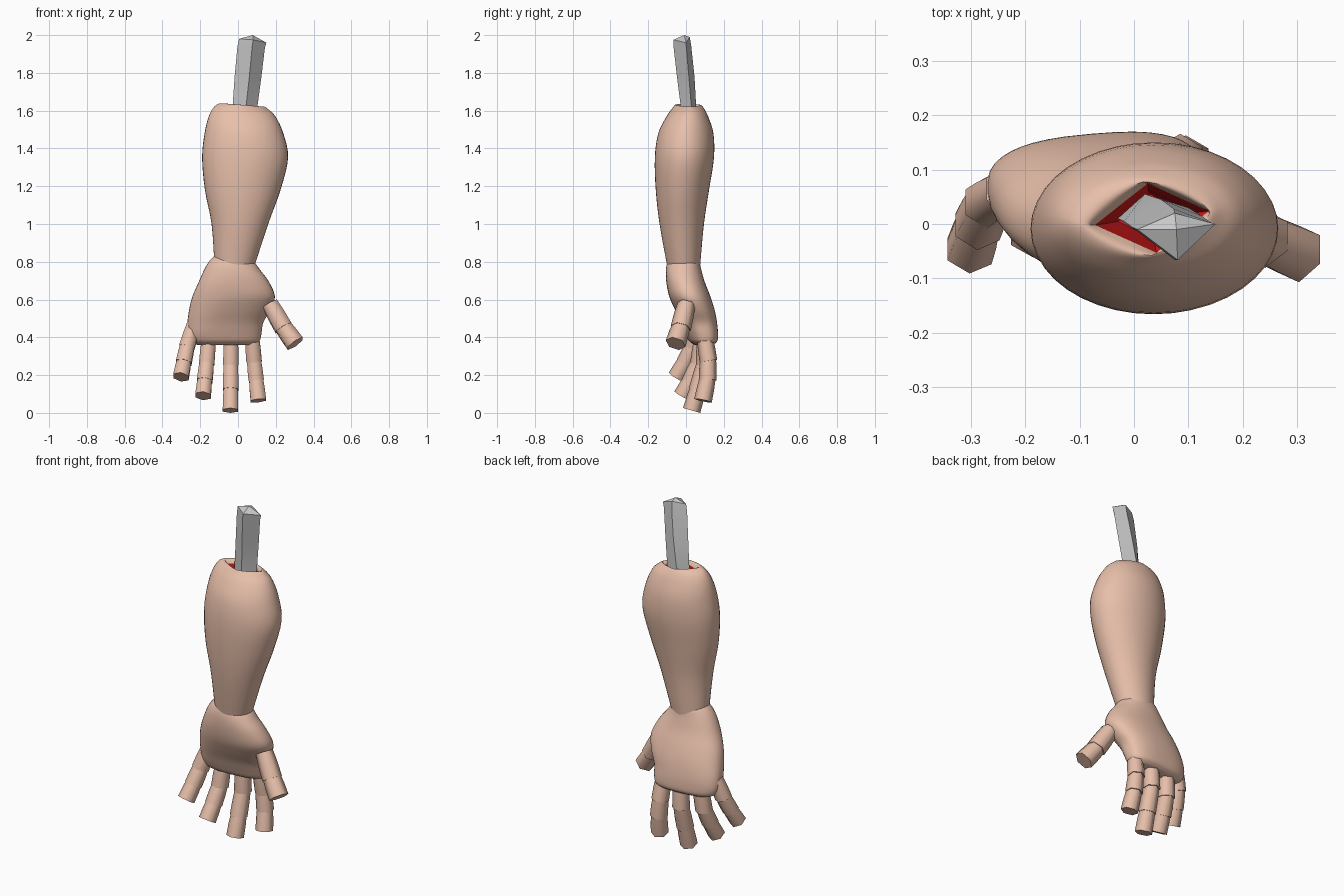
import bpy, bmesh, math
from mathutils import Vector

if "Cube" in bpy.data.objects:
    bpy.data.objects.remove(bpy.data.objects["Cube"])


def material(name, rgb):
    m = bpy.data.materials.new(name)
    m.diffuse_color = (*rgb, 1)
    m.use_nodes = True
    m.node_tree.nodes["Principled BSDF"].inputs["Base Color"].default_value = m.diffuse_color
    return m


skin = material("skin", (0.80, 0.52, 0.40))
red = material("flesh", (0.75, 0.01, 0.01))


def make(name, bm, mat=None, angle=40):
    me = bpy.data.meshes.new(name)
    bm.to_mesh(me)
    bm.free()
    ob = bpy.data.objects.new(name, me)
    bpy.context.collection.objects.link(ob)
    if mat:
        me.materials.append(mat)
    bpy.ops.object.select_all(action='DESELECT')
    ob.select_set(True)
    bpy.context.view_layer.objects.active = ob
    bpy.ops.object.shade_smooth_by_angle(angle=math.radians(angle))
    return ob


def skin_rings(rings, cap_start=True, cap_end=True):
    bm = bmesh.new()
    loops = [[bm.verts.new(p) for p in r] for r in rings]
    n = len(loops[0])
    for a, b in zip(loops, loops[1:]):
        for i in range(n):
            j = (i + 1) % n
            bm.faces.new((a[i], a[j], b[j], b[i]))
    if cap_start:
        bm.faces.new(loops[0][::-1])
    if cap_end:
        bm.faces.new(loops[-1])
    return bm


def section(s, n=40):
    # s = z, x min, x max, y min, y max, roundness, rotation in degrees, slope in x
    z, x0, x1, y0, y1, e, rot, slope = s
    cx, cy, rx, ry = (x0 + x1) / 2, (y0 + y1) / 2, (x1 - x0) / 2, (y1 - y0) / 2
    ca, sa = math.cos(math.radians(rot)), math.sin(math.radians(rot))
    pts = []
    for i in range(n):
        a = math.tau * i / n
        c, d = math.cos(a), math.sin(a)
        u = rx * math.copysign(abs(c) ** (2 / e), c)
        v = ry * math.copysign(abs(d) ** (2 / e), d)
        pts.append((cx + u * ca - v * sa, cy + u * sa + v * ca, z + slope * u))
    return pts


def spline(rows, steps=4):
    out = []
    for i in range(len(rows) - 1):
        p = [rows[max(0, min(len(rows) - 1, i + k))] for k in (-1, 0, 1, 2)]
        for s in range(steps):
            t = s / steps
            out.append([0.5 * (2 * b + (c - a) * t + (2 * a - 5 * b + 4 * c - d) * t * t
                               + (3 * b - a - 3 * c + d) * t ** 3) for a, b, c, d in zip(*p)])
    return out + [rows[-1]]


# forearm, open at the top in a diamond shaped cut
forearm = [
    (0.78, -0.125, 0.085, -0.10, 0.075, 2, 0, -0.08),
    (1.00, -0.14, 0.16, -0.14, 0.095, 2, 0, 0),
    (1.18, -0.175, 0.225, -0.16, 0.122, 2, 0, 0),
    (1.35, -0.19, 0.265, -0.165, 0.148, 2, 0, 0),
    (1.48, -0.177, 0.24, -0.147, 0.145, 2, 0, 0),
    (1.57, -0.155, 0.198, -0.103, 0.117, 2, 2, 0),
    (1.615, -0.125, 0.16, -0.07, 0.093, 1.8, 4, -0.05),
    (1.63, -0.09, 0.14, -0.058, 0.078, 1.35, 6, -0.08),
    (1.61, -0.072, 0.138, -0.053, 0.075, 1, 7, -0.08),
]
make("forearm", skin_rings([section(s) for s in spline(forearm)], cap_end=False), skin, 50)

# red lining of the cut, facing inward
lining = [
    (1.611, -0.072, 0.138, -0.053, 0.075, 1, 7, -0.08),
    (1.54, -0.055, 0.12, -0.04, 0.062, 1, 7, 0),
    (1.46, -0.03, 0.10, -0.03, 0.055, 1, 7, 0),
]
make("cut_lining", skin_rings([section(s) for s in lining], cap_start=False), red)

# exposed bone: leaning four sided shaft with a broken, peaked top
bone_rings = [
    [(0.10, 0.03, 1.45), (0.02, 0.055, 1.45), (-0.03, 0.01, 1.45), (0.04, -0.025, 1.45)],
    [(0.10, 0.03, 1.60), (0.02, 0.055, 1.60), (-0.03, 0.01, 1.60), (0.04, -0.025, 1.60)],
    [(0.124, 0.015, 1.78), (0.05, 0.045, 1.78), (-0.018, 0.005, 1.78), (0.06, -0.048, 1.78)],
    [(0.142, 0.002, 1.93), (0.073, 0.028, 1.94), (-0.003, -0.006, 1.94), (0.075, -0.066, 1.94)],
    [(0.150, 0.0, 1.96), (0.075, 0.02, 1.99), (0.006, -0.01, 1.98), (0.08, -0.066, 1.975)],
]
bm = skin_rings(bone_rings, cap_end=False)
bm.verts.ensure_lookup_table()
rim = bm.verts[-4:]
apex = bm.verts.new((0.078, -0.01, 2.0))
for i in range(4):
    bm.faces.new((rim[i], rim[(i + 1) % 4], apex))
make("bone", bm, None, 30)

# palm
palm = [
    (0.83, -0.09, 0.05, -0.06, 0.04, 2, 0, -0.15),
    (0.815, -0.125, 0.085, -0.09, 0.068, 2, 0, -0.15),
    (0.77, -0.165, 0.118, -0.105, 0.078, 2.1, 0, -0.1),
    (0.70, -0.205, 0.16, -0.105, 0.097, 2.2, 0, 0),
    (0.62, -0.24, 0.195, -0.09, 0.128, 2.2, 0, 0),
    (0.55, -0.258, 0.175, -0.06, 0.15, 2.3, 2, 0),
    (0.48, -0.268, 0.135, -0.025, 0.162, 2.5, 4, 0),
    (0.42, -0.268, 0.125, 0.0, 0.166, 2.6, 5, 0),
    (0.38, -0.25, 0.115, 0.02, 0.162, 2.6, 5, 0),
    (0.36, -0.215, 0.09, 0.05, 0.14, 2.5, 5, 0),
]
make("palm", skin_rings([section(s) for s in reversed(spline(palm))]), skin, 60)


# fingers: six sided flaring segments that overlap at the joints
def finger(name, joints, r=0.046):
    joints = [Vector(j) for j in joints]
    for k, (a, b) in enumerate(zip(joints, joints[1:])):
        w = (b - a).normalized()
        side = Vector((1, 0, 0))
        side = (side - w * side.dot(w)).normalized()
        back = side.cross(w).normalized()
        last = k == len(joints) - 2
        start, end = a - w * 0.012, b + w * (0 if last else 0.012)
        rings = []
        for c, rad in ((start, r * 0.9), (start.lerp(end, 0.5), r * 1.0), (end, r * 1.03)):
            rings.append([c + rad * (side * math.cos(t) + back * math.sin(t))
                          for t in (math.pi / 6 + i * math.pi / 3 for i in range(6))])
        bm = skin_rings(rings)
        bmesh.ops.recalc_face_normals(bm, faces=bm.faces)
        make(f"{name}_segment_{k + 1}", bm, skin, 65)


finger("little_finger", [(-0.24, 0.06, 0.45), (-0.267, 0.04, 0.36),
                         (-0.285, 0.0, 0.275), (-0.302, -0.05, 0.19)])
finger("ring_finger", [(-0.155, 0.085, 0.39), (-0.165, 0.07, 0.27),
                       (-0.175, 0.03, 0.18), (-0.185, -0.02, 0.09)])
finger("middle_finger", [(-0.037, 0.10, 0.39), (-0.038, 0.10, 0.265),
                         (-0.039, 0.065, 0.135), (-0.04, 0.03, 0.013)])
finger("index_finger", [(0.075, 0.10, 0.40), (0.084, 0.117, 0.285),
                        (0.095, 0.115, 0.185), (0.108, 0.09, 0.065)])
finger("thumb", [(0.175, 0.0, 0.565), (0.235, -0.025, 0.46), (0.303, -0.055, 0.367)], 0.053)
